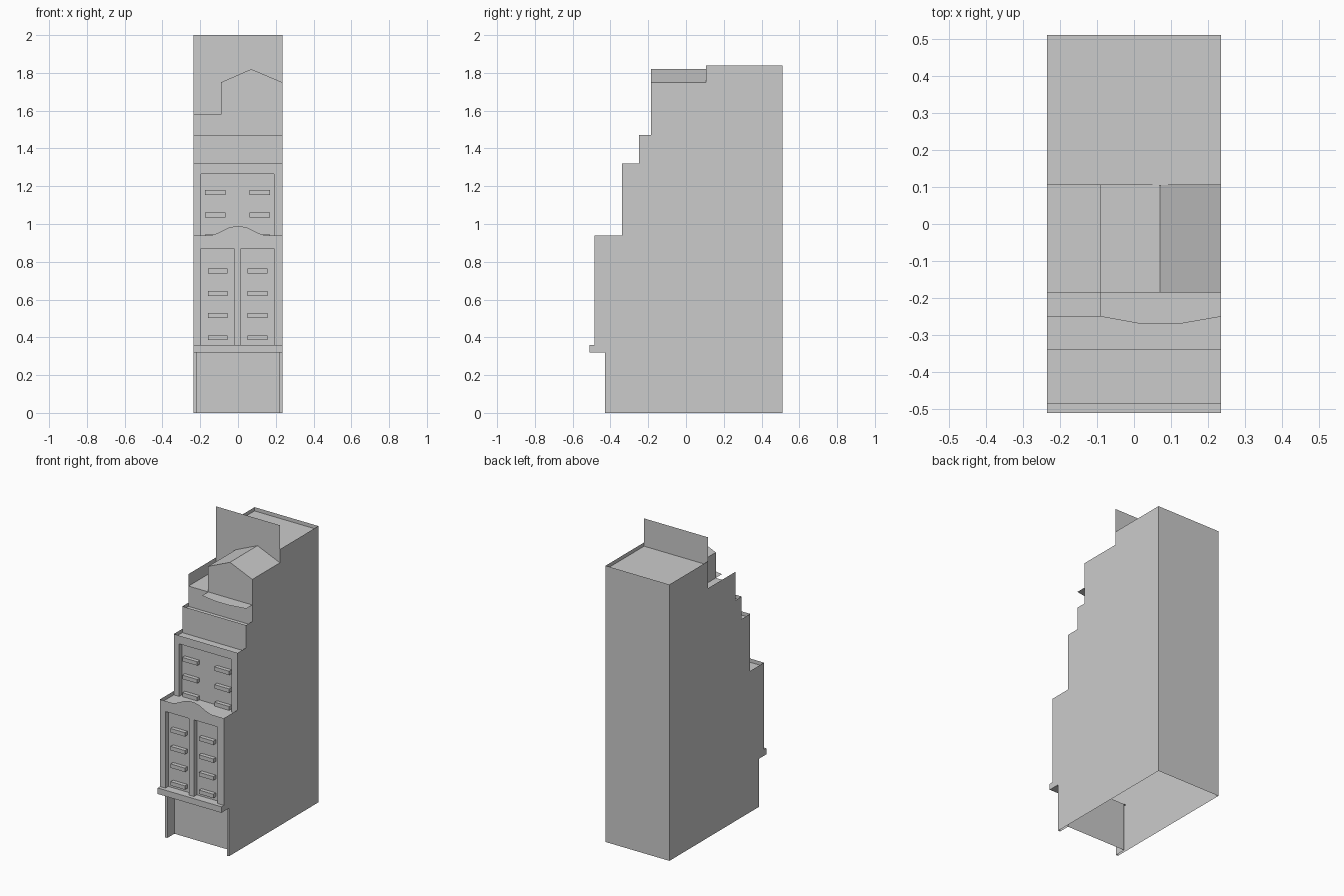
import bpy

if "Cube" in bpy.data.objects:
    bpy.data.objects.remove(bpy.data.objects["Cube"])

W = 0.235          # half width of the building
BACK = 0.51
LIP = 0.025        # parapet height above each terrace floor
SETBACK = 0.03     # depth of the window bays


def make(name, faces):
    """Build one object from a list of polygons."""
    verts, idx, polys = [], {}, []
    for f in faces:
        poly = []
        for p in f:
            k = tuple(round(c, 5) for c in p)
            if k not in idx:
                idx[k] = len(verts)
                verts.append(k)
            poly.append(idx[k])
        polys.append(poly)
    me = bpy.data.meshes.new(name)
    me.from_pydata(verts, [], polys)
    me.validate()
    ob = bpy.data.objects.new(name, me)
    bpy.context.collection.objects.link(ob)
    return ob


def front(x0, x1, y, z0, z1):
    return [(x0, y, z0), (x1, y, z0), (x1, y, z1), (x0, y, z1)]


def flat(x0, x1, y0, y1, z):
    return [(x0, y0, z), (x1, y0, z), (x1, y1, z), (x0, y1, z)]


def side(x, y0, y1, z0, z1):
    return [(x, y0, z0), (x, y1, z0), (x, y1, z1), (x, y0, z1)]


def bay_wall(name, y, z0, zb, z1, bays):
    """Front wall z0..z1 with recessed bays reaching from z0 to zb."""
    yb = y + SETBACK
    faces, x = [], -W
    for a, b in bays:
        faces += [front(x, a, y, z0, zb), front(a, b, yb, z0, zb),
                  side(a, y, yb, z0, zb), side(b, yb, y, z0, zb),
                  flat(a, b, y, yb, zb)]
        x = b
    faces += [front(x, W, y, z0, zb)]
    if z1 > zb:
        faces.append(front(-W, W, y, zb, z1))
    return make(name, faces)


def sill(name, x0, x1, y, z):
    """Small window box standing out from the back of a bay."""
    y1, y0, z1 = y + SETBACK, y + 0.004, z + 0.026
    make(name, [front(x0, x1, y0, z, z1), flat(x0, x1, y0, y1, z)[::-1],
                flat(x0, x1, y0, y1, z1), side(x0, y1, y0, z, z1),
                side(x1, y0, y1, z, z1)])


# Stepped side walls
for name, x, h in (("left_wall", -W, 1.66), ("right_wall", W, 1.75)):
    prof = [(BACK, 0), (BACK, 1.84), (0.105, 1.84), (0.105, h), (-0.185, h),
            (-0.185, 1.47), (-0.25, 1.47), (-0.25, 1.32), (-0.34, 1.32),
            (-0.34, 0.94), (-0.485, 0.94), (-0.485, 0.36), (-0.51, 0.36),
            (-0.51, 0.32), (-0.43, 0.32), (-0.43, 0)]
    if x > 0:
        prof.reverse()
    make(name, [[(x, y, z) for y, z in prof]])

# Back wall and sunken main roof
make("back_wall", [front(W, -W, BACK, 0, 1.84)])
make("main_roof", [flat(-W, W, 0.105, BACK, 1.84 - LIP)])
make("roof_screen", [front(-W, W, 0.105, 1.58, 2.0)])

# Ground floor recess with thin piers
RY, PX = -0.355, 0.22
make("shop_front", [front(-PX, PX, RY, 0, 0.32)])
for s, name in ((-1, "left_pier"), (1, "right_pier")):
    make(name, [front(min(s * PX, s * W), max(s * PX, s * W), -0.43, 0, 0.32),
                side(s * PX, -0.43, RY, 0, 0.32)])

# Cornice band
make("cornice", [front(-W, W, -0.51, 0.32, 0.36),
                 flat(-W, W, -0.51, -0.485 + SETBACK, 0.36),
                 flat(-W, W, -0.51, RY, 0.32)[::-1]])

# Lower facade with curved parapet
bay_wall("lower_facade", -0.485, 0.36, 0.87, 0.87,
         [(-0.195, -0.02), (0.015, 0.19)])
crest = [(W, 0.94), (0.14, 0.94), (0.10, 0.955), (0.05, 0.98), (0.02, 0.987)]
top = crest + [(-x, z) for x, z in reversed(crest)]
make("curved_parapet", [[(x, -0.485, z) for x, z in
                         [(-W, 0.87), (W, 0.87)] + top]])

# Upper facade and the set-back tier above it
LOW = 0.94 - LIP
bay_wall("upper_facade", -0.34, LOW, 1.265, 1.32, [(-0.195, 0.19)])
make("third_tier", [front(-W, W, -0.25, 1.32 - LIP, 1.47)])
make("fourth_tier", [front(-W, W, -0.185, 1.47 - LIP, 1.58)])

# Terrace floors
for name, y0, y1, z in (("low_terrace", -0.485, -0.34 + SETBACK, LOW),
                        ("mid_terrace", -0.34, -0.25, 1.32 - LIP),
                        ("high_terrace", -0.25, -0.185, 1.47 - LIP)):
    make(name, [flat(-W, W, y0, y1, z)])
make("top_terrace", [flat(-W, -0.09, -0.185, 0.105, 1.58)])

# Penthouse with gable roof and thin balcony plate
A, R = -0.09, 0.07
make("penthouse", [
    [(A, -0.185, 1.58), (W, -0.185, 1.58), (W, -0.185, 1.75),
     (R, -0.185, 1.82), (A, -0.185, 1.75)],
    side(A, 0.105, -0.185, 1.58, 1.75),
    [(A, -0.185, 1.75), (R, -0.185, 1.82), (R, 0.105, 1.82), (A, 0.105, 1.75)],
    [(R, -0.185, 1.82), (W, -0.185, 1.75), (W, 0.105, 1.75), (R, 0.105, 1.82)]])
make("balcony_plate", [[(x, y, 1.58) for x, y in
     [(A, -0.185), (A, -0.25), (0.02, -0.27), (0.12, -0.27), (W, -0.25), (W, -0.185)]]])

# Window boxes
for z in (0.385, 0.503, 0.62, 0.744 - 0.005):
    sill("lower_sill_left", -0.16, -0.055, -0.485, z)
    sill("lower_sill_right", 0.05, 0.155, -0.485, z)
for z in (LOW + 0.003, 1.035, 1.153):
    sill("upper_sill_left", -0.175, -0.065, -0.34, z)
    sill("upper_sill_right", 0.062, 0.17, -0.34, z)
